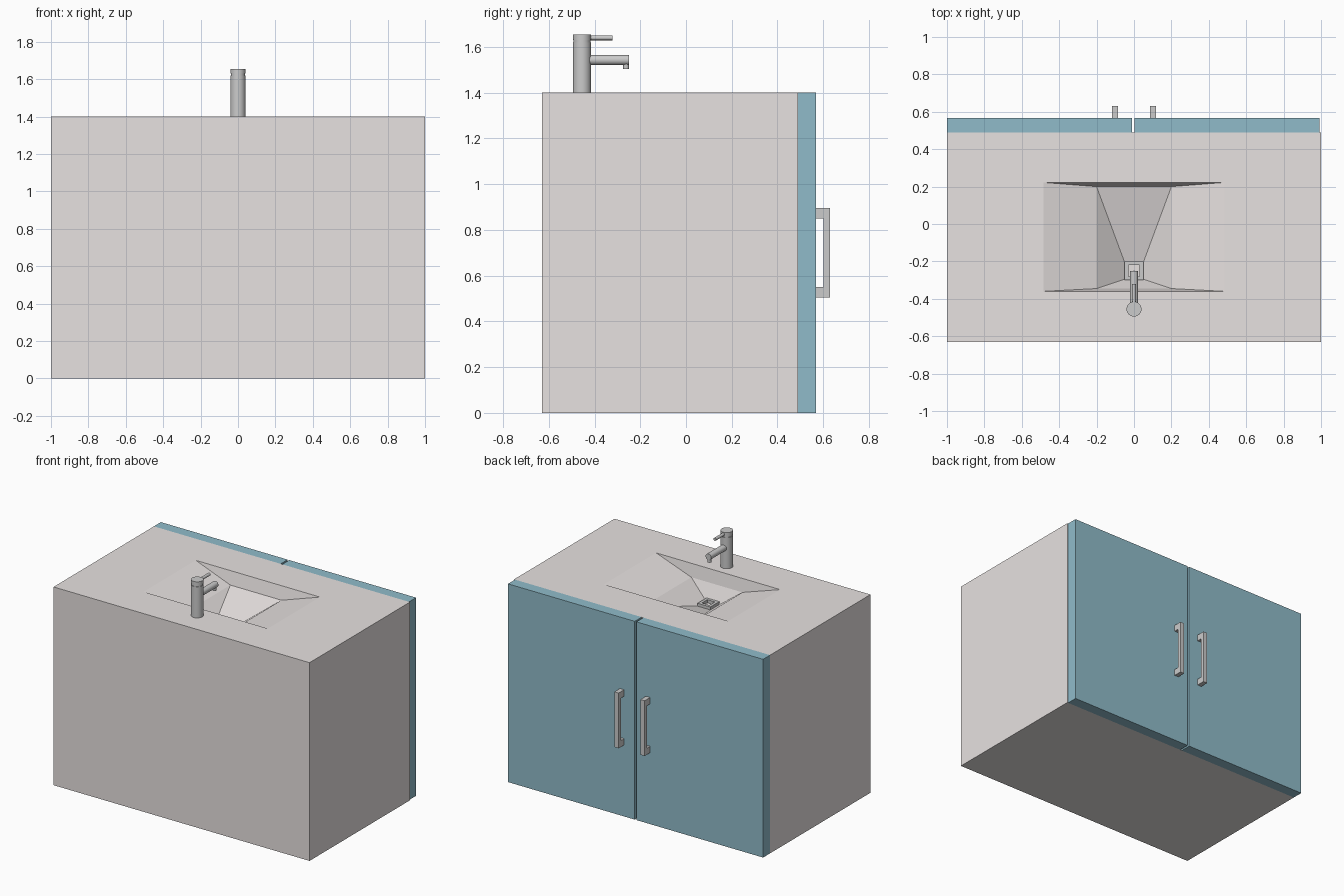
import bpy, bmesh, math
from mathutils import Matrix, Vector

if "Cube" in bpy.data.objects:
    bpy.data.objects.remove(bpy.data.objects["Cube"])


def material(name, color):
    m = bpy.data.materials.new(name)
    m.diffuse_color = color
    m.use_nodes = True
    m.node_tree.nodes["Principled BSDF"].inputs["Base Color"].default_value = m.diffuse_color
    return m


BLUE = material("door_blue", (0.28, 0.50, 0.59, 1))
PALE = material("body_pale", (0.80, 0.76, 0.75, 1))


def finish(name, bm, mat=None, smooth=False):
    bmesh.ops.recalc_face_normals(bm, faces=bm.faces[:])
    me = bpy.data.meshes.new(name)
    bm.to_mesh(me)
    bm.free()
    ob = bpy.data.objects.new(name, me)
    bpy.context.collection.objects.link(ob)
    if mat:
        me.materials.append(mat)
    if smooth:
        bpy.ops.object.select_all(action='DESELECT')
        ob.select_set(True)
        bpy.context.view_layer.objects.active = ob
        bpy.ops.object.shade_smooth_by_angle(angle=math.radians(35))
    return ob


def add_box(bm, lo, hi):
    lo, hi = Vector(lo), Vector(hi)
    m = Matrix.Translation((lo + hi) / 2) @ Matrix.Diagonal((*(hi - lo), 1))
    bmesh.ops.create_cube(bm, size=1, matrix=m)


def add_rod(bm, a, b, r, seg=32):
    a, b = Vector(a), Vector(b)
    d = b - a
    m = Matrix.Translation((a + b) / 2) @ d.to_track_quat('Z', 'Y').to_matrix().to_4x4()
    bmesh.ops.create_cone(bm, cap_ends=True, segments=seg, radius1=r, radius2=r,
                          depth=d.length, matrix=m)


def loft_rects(bm, rects, closed=False):
    """Join a series of rectangles (x half width, y0, y1, z) with quads."""
    rings = [[bm.verts.new(p) for p in ((-x, y0, z), (x, y0, z), (x, y1, z), (-x, y1, z))]
             for x, y0, y1, z in rects]
    pairs = list(zip(rings, rings[1:]))
    if closed:
        pairs.append((rings[-1], rings[0]))
    else:
        bm.faces.new(rings[0])
        bm.faces.new(rings[-1])
    for a, b in pairs:
        for i in range(4):
            j = (i + 1) % 4
            bm.faces.new((a[i], a[j], b[j], b[i]))


# Cabinet body with the sunken basin: outside, rim, basin floor, drain pit
bm = bmesh.new()
loft_rects(bm, [(1.0, -0.63, 0.49, 0), (1.0, -0.63, 0.49, 1.4),
                (0.485, -0.36, 0.222, 1.4), (0.2, -0.345, 0.2, 1.31),
                (0.05, -0.295, -0.205, 1.2)])
finish("cabinet_body", bm, PALE)

# Square drain ring
bm = bmesh.new()
loft_rects(bm, [(0.05, -0.3, -0.2, 1.195), (0.05, -0.3, -0.2, 1.222),
                (0.03, -0.28, -0.22, 1.222), (0.03, -0.28, -0.22, 1.195)], closed=True)
finish("drain_ring", bm)

# Doors
for name, x0, x1 in (("left_door", -1.0, -0.01), ("right_door", 0.003, 0.993)):
    bm = bmesh.new()
    add_box(bm, (x0, 0.49, 0), (x1, 0.568, 1.4))
    finish(name, bm, BLUE)

# Handles: one bracket profile, extruded across x
profile = [(0.568, 0.505), (0.63, 0.505), (0.63, 0.895), (0.568, 0.895),
           (0.568, 0.85), (0.602, 0.85), (0.602, 0.55), (0.568, 0.55)]
for name, x in (("left_handle", -0.118), ("right_handle", 0.085)):
    bm = bmesh.new()
    face = bm.faces.new([bm.verts.new((x, y, z)) for y, z in profile])
    ext = bmesh.ops.extrude_face_region(bm, geom=[face])["geom"]
    bmesh.ops.translate(bm, vec=(0.033, 0, 0),
                        verts=[v for v in ext if isinstance(v, bmesh.types.BMVert)])
    bm.faces.new([bm.verts.new((x, y, z)) for y, z in profile]) if not face.is_valid else None
    bmesh.ops.remove_doubles(bm, verts=bm.verts[:], dist=1e-5)
    finish(name, bm)

# Tap: column, narrow neck and cap
bm = bmesh.new()
add_rod(bm, (0, -0.455, 1.4), (0, -0.455, 1.62), 0.04)
add_rod(bm, (0, -0.455, 1.62), (0, -0.455, 1.63), 0.037)
add_rod(bm, (0, -0.455, 1.63), (0, -0.455, 1.655), 0.04)
finish("tap_column", bm, smooth=True)

# Spout with a short down-turned nozzle
bm = bmesh.new()
add_rod(bm, (0, -0.43, 1.543), (0, -0.25, 1.543), 0.022)
add_rod(bm, (0, -0.262, 1.503), (0, -0.262, 1.543), 0.0125, 24)
finish("tap_spout", bm, smooth=True)

# Lever
bm = bmesh.new()
add_rod(bm, (0, -0.43, 1.64), (0, -0.322, 1.64), 0.0105, 24)
finish("tap_lever", bm, smooth=True)
